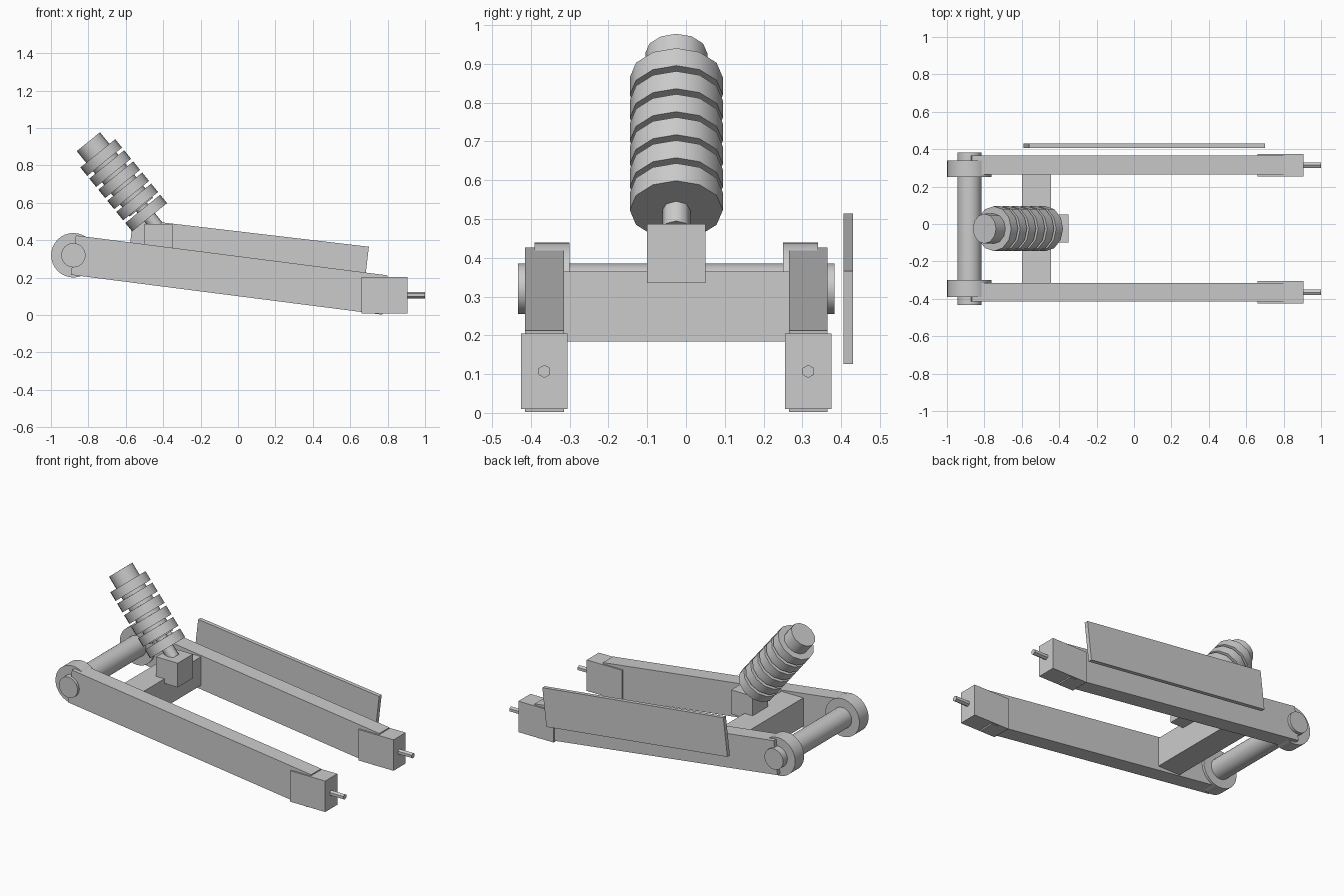
import bpy, bmesh, math
from mathutils import Matrix, Vector

if "Cube" in bpy.data.objects:
    bpy.data.objects.remove(bpy.data.objects["Cube"])

CY = -0.025  # centre plane of the swingarm


def finish(name, bm, smooth=False):
    me = bpy.data.meshes.new(name)
    bm.to_mesh(me)
    bm.free()
    ob = bpy.data.objects.new(name, me)
    bpy.context.collection.objects.link(ob)
    if smooth:
        bpy.ops.object.select_all(action='DESELECT')
        bpy.context.view_layer.objects.active = ob
        ob.select_set(True)
        bpy.ops.object.shade_smooth_by_angle(angle=math.radians(50))
    return ob


def box(name, centre, size, tilt=0.0):
    """Box, tilted about y (degrees, nose down towards +x)."""
    bm = bmesh.new()
    m = (Matrix.Translation(centre) @ Matrix.Rotation(math.radians(tilt), 4, 'Y')
         @ Matrix.Diagonal((*size, 1)))
    bmesh.ops.create_cube(bm, size=1, matrix=m)
    return finish(name, bm)


def rod(name, a, b, r, sides, smooth=True):
    """Cylinder between two points, with a corner in the xz plane."""
    a, b = Vector(a), Vector(b)
    z = (b - a).normalized()
    ref = Vector((0, 1, 0)) if abs(z.y) < 0.9 else Vector((1, 0, 0))
    y = z.cross(ref).normalized()
    x = y.cross(z)
    m = Matrix((x, y, z)).transposed().to_4x4()
    bm = bmesh.new()
    bmesh.ops.create_cone(bm, cap_ends=True, segments=sides, radius1=r, radius2=r,
                          depth=(b - a).length,
                          matrix=Matrix.Translation((a + b) / 2) @ m)
    return finish(name, bm, smooth)


# Mirrored parts: arms, pivot bosses, axle blocks and adjuster pins
for side, s in (("front", -1), ("back", 1)):
    y = CY + s * 0.34
    box(f"{side}_arm", (-0.047, y, 0.214), (1.68, 0.10, 0.212), 7.3)
    box(f"{side}_axle_block", (0.783, y, 0.107), (0.245, 0.12, 0.195))
    rod(f"{side}_adjuster_pin", (0.89, y, 0.107), (1.0, y, 0.107), 0.017, 6, False)
    yb = CY + s * 0.32
    rod(f"{side}_pivot_boss", (-0.88, yb - 0.045, 0.32), (-0.88, yb + 0.045, 0.32), 0.119, 32)

# Pivot tube and cross member
rod("pivot_tube", (-0.88, CY - 0.408, 0.32), (-0.88, CY + 0.408, 0.32), 0.065, 24)
box("cross_member", (-0.52, CY, 0.274), (0.155, 0.60, 0.18))
box("shock_mount", (-0.425, CY, 0.411), (0.15, 0.15, 0.152))

# Chain guard beside the back arm
box("chain_guard", (0.055, 0.418, 0.32), (1.27, 0.025, 0.241), 6.7)

# Shock absorber, measured down its leaning axis from the top
TOP = Vector((-0.80, CY, 0.927))
LEAN = math.radians(39)
AXIS = Vector((math.sin(LEAN), 0, -math.cos(LEAN)))


def at(d):
    return TOP + AXIS * d


rod("shock_body", at(0), at(0.45), 0.08, 12)
rod("shock_rod", at(0.40), at(0.585), 0.036, 8)
for i in range(6):
    d = 0.08 + i * 0.0764
    rod(f"spring_coil_{i + 1}", at(d), at(d + 0.058), 0.12, 12)
